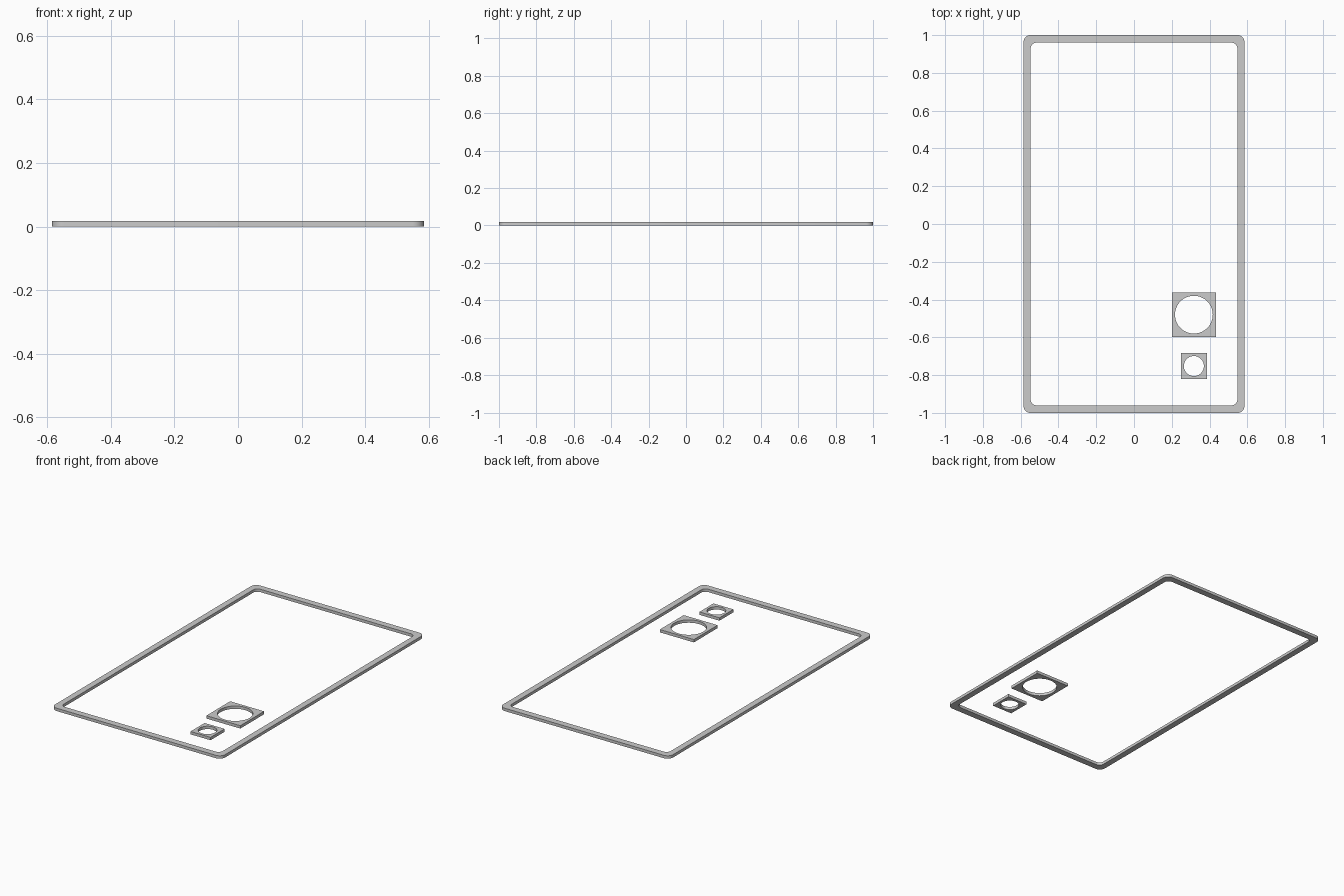
import bpy, bmesh
from math import sin, cos, pi

if "Cube" in bpy.data.objects:
    bpy.data.objects.remove(bpy.data.objects["Cube"])

HEIGHT = 0.018


def rounded_rect(hx, hy, r, seg=8):
    pts = []
    for k, (sx, sy) in enumerate([(1, 1), (-1, 1), (-1, -1), (1, -1)]):
        for i in range(seg + 1):
            a = (k + i / seg) * pi / 2
            pts.append((sx * (hx - r) + r * cos(a), sy * (hy - r) + r * sin(a)))
    return pts


def circle(r, n=64):
    return [(r * cos(2 * pi * i / n), r * sin(2 * pi * i / n)) for i in range(n)]


def square(h, n=64):
    # Points spread round a square at the same angles as the circle
    return [(x * h / max(abs(x), abs(y)), y * h / max(abs(x), abs(y))) for x, y in circle(1, n)]


def ring_plate(name, outer, inner, cx=0.0, cy=0.0):
    # Flat plate between two matching loops, extruded upward
    bm = bmesh.new()
    loops = [[bm.verts.new((x, y, z)) for x, y in loop]
             for loop, z in [(outer, 0), (outer, HEIGHT), (inner, HEIGHT), (inner, 0)]]
    n = len(outer)
    for a, b in zip(loops, loops[1:] + loops[:1]):
        for i in range(n):
            j = (i + 1) % n
            bm.faces.new((a[i], a[j], b[j], b[i]))
    bmesh.ops.recalc_face_normals(bm, faces=bm.faces)
    mesh = bpy.data.meshes.new(name)
    bm.to_mesh(mesh)
    bm.free()
    ob = bpy.data.objects.new(name, mesh)
    ob.location = (cx, cy, 0)
    bpy.context.collection.objects.link(ob)
    bpy.ops.object.select_all(action='DESELECT')
    ob.select_set(True)
    bpy.context.view_layer.objects.active = ob
    bpy.ops.object.shade_smooth_by_angle()
    return ob


# Outer rim with rounded corners
ring_plate("outer_frame", rounded_rect(0.585, 1.0, 0.037), rounded_rect(0.547, 0.96, 0.03))

# Square plates with round holes
ring_plate("large_hole_plate", square(0.117), circle(0.1), 0.317, -0.48)
ring_plate("small_hole_plate", square(0.069), circle(0.053), 0.317, -0.752)
